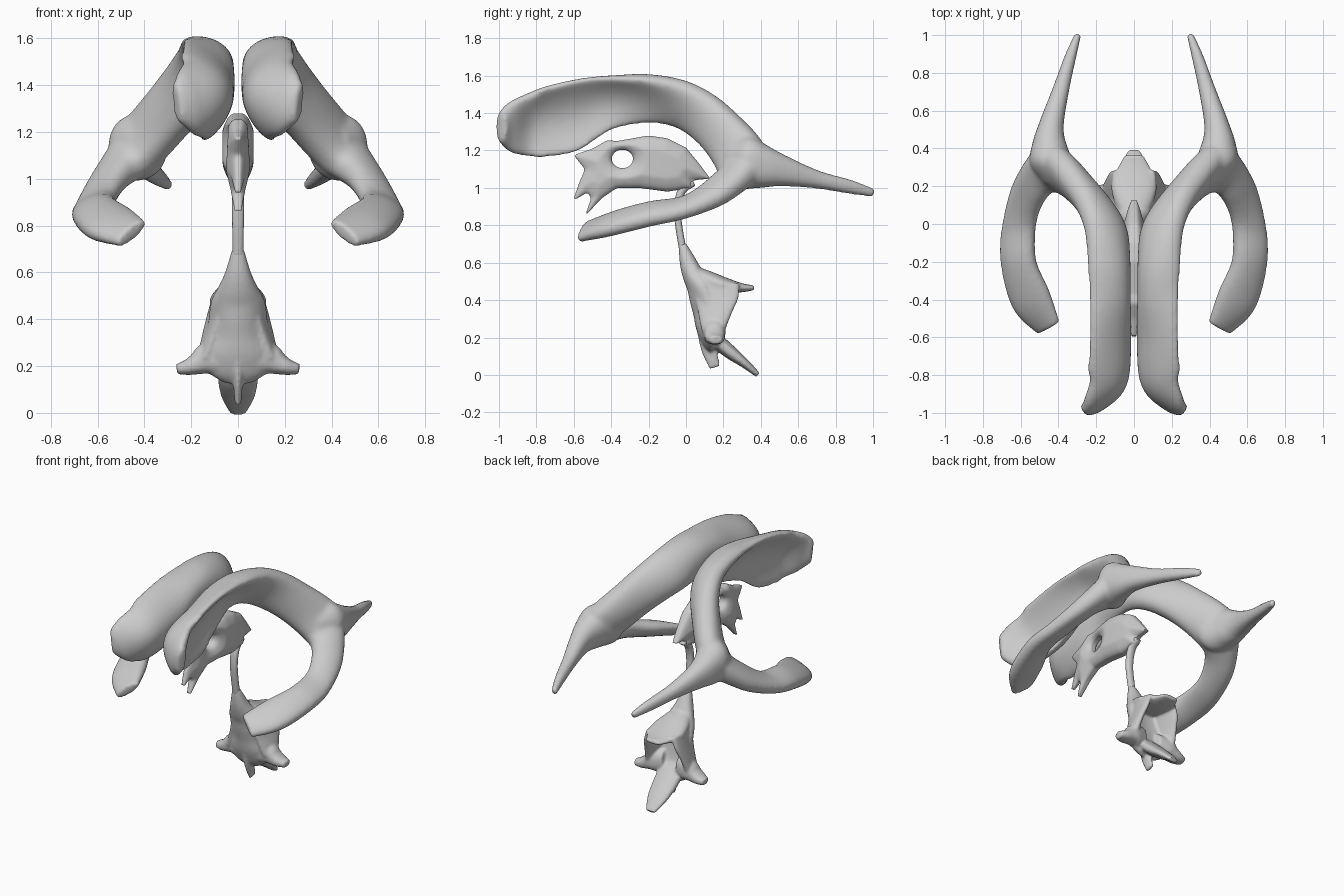
import bpy, bmesh, math
from mathutils import Vector

if "Cube" in bpy.data.objects:
    bpy.data.objects.remove(bpy.data.objects["Cube"])


def catmull(p, i, t):
    # smooth interpolation of station values (flat tuples)
    a, b = p[max(i - 1, 0)], p[i]
    c, d = p[i + 1], p[min(i + 2, len(p) - 1)]
    return [0.5 * (2 * q + (r - o) * t + (2 * o - 5 * q + 4 * r - s) * t * t
                   + (3 * q - o - 3 * r + s) * t ** 3) for o, q, r, s in zip(a, b, c, d)]


def loft(bm, stations, sub=7, n=32):
    # station: centre xyz, wide half-axis xyz, half thickness, crescent bend
    rows = [catmull(stations, i, k / sub) for i in range(len(stations) - 1) for k in range(sub)]
    rows.append(list(stations[-1]))
    cen = [Vector(r[:3]) for r in rows]
    rings = []
    for i, r in enumerate(rows):
        tan = (cen[min(i + 1, len(cen) - 1)] - cen[max(i - 1, 0)]).normalized()
        wide = Vector(r[3:6])
        nor = tan.cross(wide).normalized()
        ring = []
        for k in range(n):
            c, s = math.cos(math.tau * k / n), math.sin(math.tau * k / n)
            th = math.copysign(abs(s) ** .8, s)
            ring.append(bm.verts.new(cen[i] + wide * c + nor * (r[6] * th + r[7] * c * c)))
        rings.append(ring)
    for a, b in zip(rings, rings[1:]):
        for k in range(n):
            bm.faces.new((a[k], a[(k + 1) % n], b[(k + 1) % n], b[k]))
    bm.faces.new(rings[0][::-1])
    bm.faces.new(rings[-1])


def finish(ob, voxel, smooth, mirror=False):
    # fuse overlapping lofts into one smooth skin
    bpy.ops.object.select_all(action='DESELECT')
    ob.select_set(True)
    bpy.context.view_layer.objects.active = ob
    m = ob.modifiers.new("fuse", 'REMESH')
    m.mode, m.voxel_size = 'VOXEL', voxel
    m = ob.modifiers.new("soften", 'SMOOTH')
    m.factor, m.iterations = 0.5, smooth
    if mirror:
        m = ob.modifiers.new("mirror", 'MIRROR')
        m.use_mirror_merge = False
    bpy.ops.object.convert(target='MESH')
    bpy.ops.object.shade_smooth()


def make(name, lofts, voxel, smooth, mirror=False):
    bm = bmesh.new()
    for st in lofts:
        loft(bm, st)
    bmesh.ops.recalc_face_normals(bm, faces=bm.faces)
    me = bpy.data.meshes.new(name)
    bm.to_mesh(me)
    bm.free()
    ob = bpy.data.objects.new(name, me)
    bpy.context.collection.objects.link(ob)
    finish(ob, voxel, smooth, mirror)
    return ob


# paired C-shaped chambers: front horn, body, lower horn
c_arch = [
    (.265, -.99, 1.325, .01, 0, .08, .032, 0),
    (.195, -.945, 1.33, .035, 0, .142, .05, .03),
    (.10, -.83, 1.365, .045, 0, .18, .065, .095),
    (.078, -.6, 1.41, .045, 0, .193, .062, .105),
    (.085, -.4, 1.487, .055, 0, .142, .066, .09),
    (.102, -.2, 1.505, .087, 0, .12, .07, .055),
    (.15, 0, 1.445, .09, .03, .11, .08, .015),
    (.27, .17, 1.315, .06, .07, .10, .088, 0),
    (.43, .30, 1.13, .05, .12, .065, .09, 0),
    (.545, .19, 1.0, .075, .06, -.03, .068, 0),
    (.607, 0, .9, .088, 0, -.037, .052, 0),
    (.612, -.2, .86, .09, -.01, -.044, .055, 0),
    (.545, -.4, .808, .095, -.045, -.05, .052, 0),
    (.452, -.55, .766, .058, -.03, -.05, .03, 0),
]
# tapering back horn, swelling into the junction
back_horn = [
    (.42, .20, 1.16, .05, .01, 0, .06, 0),
    (.425, .29, 1.14, .125, .02, 0, .145, 0),
    (.442, .4, 1.115, .098, .02, 0, .12, 0),
    (.437, .52, 1.09, .064, .02, 0, .083, 0),
    (.39, .7, 1.045, .043, .015, 0, .049, 0),
    (.338, .88, 1.005, .03, .01, 0, .038, 0),
    (.296, 1.005, .972, .018, .005, 0, .024, 0),
]
make("side_chambers", [c_arch, back_horn], .0105, 14, True)

# flat middle chamber with a round hole, lens-shaped in thickness
outline = [(-.6, 1.175), (-.5, 1.21), (-.42, 1.255), (-.37, 1.25), (-.2, 1.28), (-.1, 1.265),
           (0, 1.215), (.07, 1.13), (.13, 1.05), (.08, 1.045), (.03, 1.04), (.03, 1.0), (-.1, .98),
           (-.25, 1.0), (-.37, 1.0), (-.45, .945), (-.54, .85), (-.505, .95), (-.53, .975),
           (-.605, .93), (-.57, 1.03), (-.54, 1.1)]
hole = [(-.34 + .058 * math.cos(a * math.tau / 24), 1.155 + .05 * math.sin(a * math.tau / 24))
        for a in range(24)]
cu = bpy.data.curves.new("middle_chamber", 'CURVE')
cu.dimensions, cu.fill_mode, cu.extrude = '2D', 'BOTH', .06
for pts in (outline, hole):
    sp = cu.splines.new('POLY')
    sp.points.add(len(pts) - 1)
    for p, q in zip(sp.points, pts):
        p.co = (*q, 0, 1)
    sp.use_cyclic_u = True
mid = bpy.data.objects.new("middle_chamber", cu)
bpy.context.collection.objects.link(mid)
mid.select_set(True)
bpy.context.view_layer.objects.active = mid
bpy.ops.object.convert(target='MESH')
mid = bpy.context.view_layer.objects.active
for v in mid.data.vertices:
    v.co = (v.co.z, v.co.x, v.co.y)
bm = bmesh.new()
bm.from_mesh(mid.data)
bmesh.ops.remove_doubles(bm, verts=bm.verts, dist=1e-4)
bmesh.ops.recalc_face_normals(bm, faces=bm.faces)
bm.to_mesh(mid.data)
bm.free()
finish(mid, .009, 5)


def edge_distance(p, loop):
    best = 9
    for a, b in zip(loop, loop[1:] + loop[:1]):
        a, b = Vector(a), Vector(b)
        t = max(0, min(1, (p - a).dot(b - a) / (b - a).length_squared))
        best = min(best, (a + (b - a) * t - p).length)
    return best


for v in mid.data.vertices:
    # thin at the front and rims, fullest toward the back
    p = Vector((v.co.y, v.co.z))
    d = min(edge_distance(p, outline), edge_distance(p, hole))
    along = .3 + .8 * max(0, math.sin(math.pi * min(1, max(0, (p.x + .65) / .9))))
    v.co.x *= along * (.3 + .7 * math.sqrt(min(1, d / .07)))
m = mid.modifiers.new("soften", 'SMOOTH')
m.factor, m.iterations = .5, 3
bpy.ops.object.convert(target='MESH')

# narrow connecting duct
make("duct", [[
    (0, .04, 1.03, .022, 0, 0, .022, 0),
    (0, -.025, .98, .027, 0, 0, .022, 0),
    (0, -.045, .86, .026, 0, 0, .019, 0),
    (0, -.018, .67, .024, 0, 0, .02, 0)]], .007, 2)

# lower tent-shaped chamber, hollow toward the back
tent = [
    (0, -.02, .7, .025, 0, 0, .021, 0),
    (0, .012, .6, .055, 0, 0, .046, 0),
    (0, .038, .53, .085, 0, 0, .055, -.01),
    (0, .06, .47, .115, 0, 0, .055, -.03),
    (0, .07, .40, .125, 0, 0, .05, -.05),
    (0, .083, .33, .135, 0, 0, .045, -.05),
    (0, .10, .25, .16, 0, 0, .045, -.04),
    (0, .13, .18, .14, 0, 0, .045, -.02),
    (0, .155, .14, .07, 0, 0, .035, 0),
]
# overhanging hood
peak = [
    (0, .05, .53, .075, 0, 0, .05, 0),
    (0, .12, .50, .105, 0, 0, .055, 0),
    (0, .21, .478, .12, 0, 0, .042, 0),
    (0, .30, .466, .085, 0, 0, .024, 0),
    (0, .365, .466, .05, 0, 0, .013, 0),
]
tail = [
    (0, .13, .22, .09, 0, 0, .035, 0),
    (0, .22, .135, .085, 0, 0, .038, 0),
    (0, .31, .065, .07, 0, 0, .026, 0),
    (0, .385, 0, .035, 0, 0, .014, 0),
]
spur = [
    (0, .085, .25, .02, 0, 0, .03, 0),
    (0, .12, .14, .02, 0, 0, .04, 0),
    (0, .155, .04, .014, 0, 0, .03, 0),
]
lower = [tent, peak, tail, spur]
for s in (-1, 1):
    # side wall under the hood, then the pointed side recess
    lower.append([
        (s * .085, .17, .49, s * .01, .115, 0, .025, 0),
        (s * .10, .165, .41, s * .02, .115, 0, .026, 0),
        (s * .12, .155, .33, s * .02, .09, 0, .026, 0),
        (s * .145, .145, .23, s * .01, .06, 0, .03, 0)])
    lower.append([
        (s * .05, .13, .24, 0, .06, 0, .08, 0),
        (s * .13, .15, .23, 0, .06, 0, .07, 0),
        (s * .175, .153, .21, 0, .055, 0, .048, 0),
        (s * .215, .155, .195, 0, .05, 0, .034, 0),
        (s * .262, .16, .187, 0, .033, 0, .022, 0)])
make("lower_chamber", lower, .008, 7)
